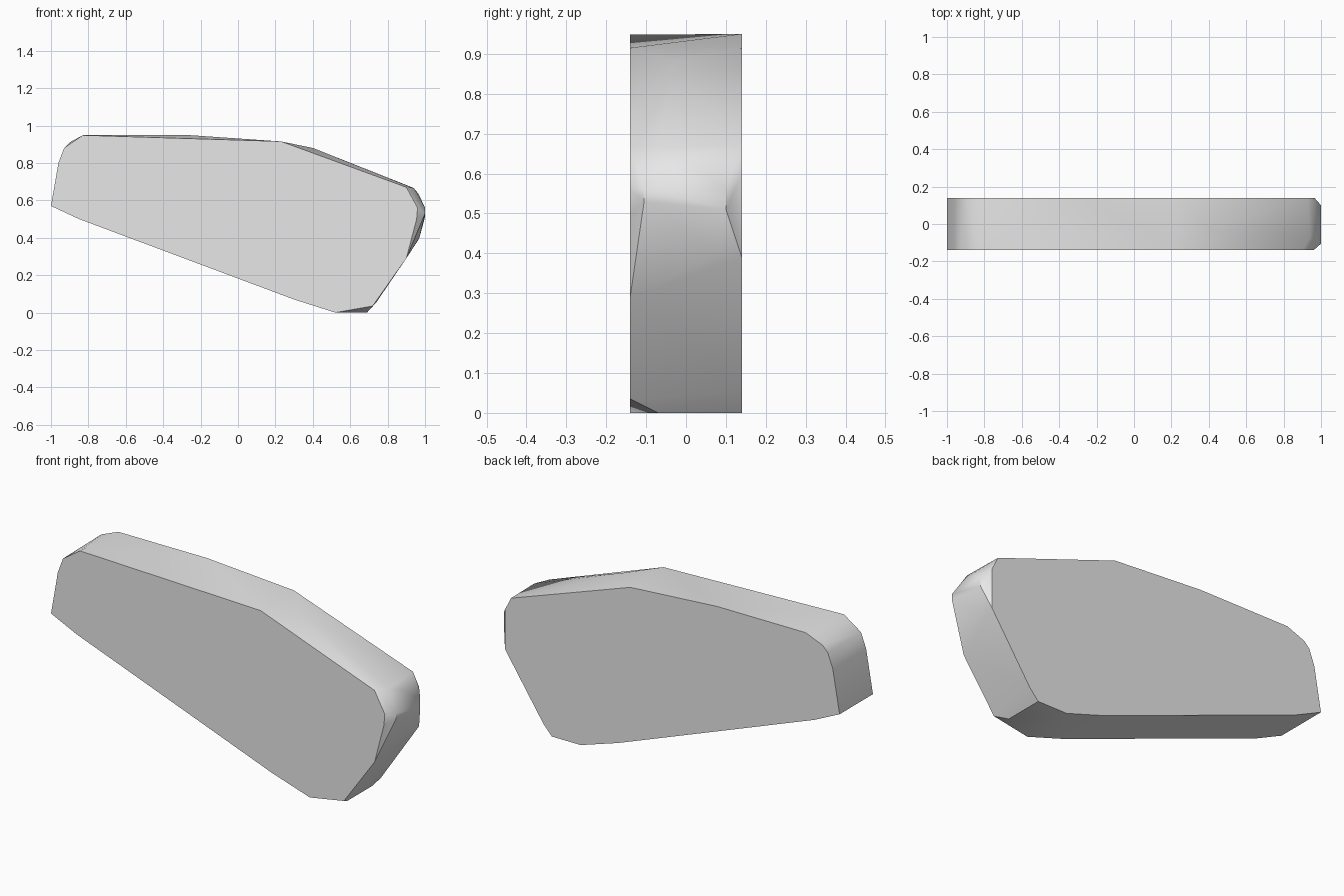
import bpy
import bmesh
from math import radians

cube = bpy.data.objects.get("Cube")
if cube:
    bpy.data.objects.remove(cube, do_unlink=True)

HALF = 0.14

# Shared outline (x, z): long underside, rounded left end, top
shared = [(0.52, 0), (0.3, 0.07), (-0.85, 0.5), (-1, 0.57), (-0.96, 0.8),
          (-0.93, 0.88), (0.23, 0.915)]
# Ends that differ between the front and back faces
front = [(-0.83, 0.948), (0.9, 0.67), (0.96, 0.56), (0.955, 0.5),
         (0.9, 0.29), (0.72, 0.035)]
back = [(-0.9, 0.91), (-0.8, 0.95), (-0.28, 0.95), (0.93, 0.67), (0.965, 0.6),
        (0.965, 0.39), (0.74, 0.055), (0.69, 0)]
# Chamfer corners between the faces (x, y, z)
middle = [(0.4, -0.03, 0.88), (0.94, -0.07, 0.665), (0.965, 0.0, 0.635),
          (1, -0.105, 0.56), (1, -0.105, 0.53), (1, 0.1, 0.56), (1, 0.1, 0.51),
          (0.97, 0.08, 0.4), (0.69, -0.07, 0)]

points = [(x, -HALF, z) for x, z in shared + front]
points += [(x, HALF, z) for x, z in shared + back]
points += middle

# Faceted slab body wrapped around the outlines
bm = bmesh.new()
for p in points:
    bm.verts.new(p)
hull = bmesh.ops.convex_hull(bm, input=bm.verts[:])
loose = {v for v in hull["geom_interior"] + hull["geom_unused"]
         if isinstance(v, bmesh.types.BMVert)}
bmesh.ops.delete(bm, geom=list(loose), context="VERTS")
bmesh.ops.dissolve_limit(bm, angle_limit=radians(0.5),
                         verts=bm.verts[:], edges=bm.edges[:])
bmesh.ops.recalc_face_normals(bm, faces=bm.faces[:])
mesh = bpy.data.meshes.new("slab_body")
bm.to_mesh(mesh)
bm.free()
body = bpy.data.objects.new("slab_body", mesh)
bpy.context.collection.objects.link(body)

# Plain grey material
grey = bpy.data.materials.new("light_grey")
grey.use_nodes = True
colour = (0.8, 0.8, 0.8, 1)
grey.diffuse_color = colour
grey.node_tree.nodes["Principled BSDF"].inputs["Base Color"].default_value = colour
mesh.materials.append(grey)

# Smooth rim with crisp face borders
bpy.ops.object.select_all(action="DESELECT")
body.select_set(True)
bpy.context.view_layer.objects.active = body
bpy.ops.object.shade_smooth_by_angle(angle=radians(38))
